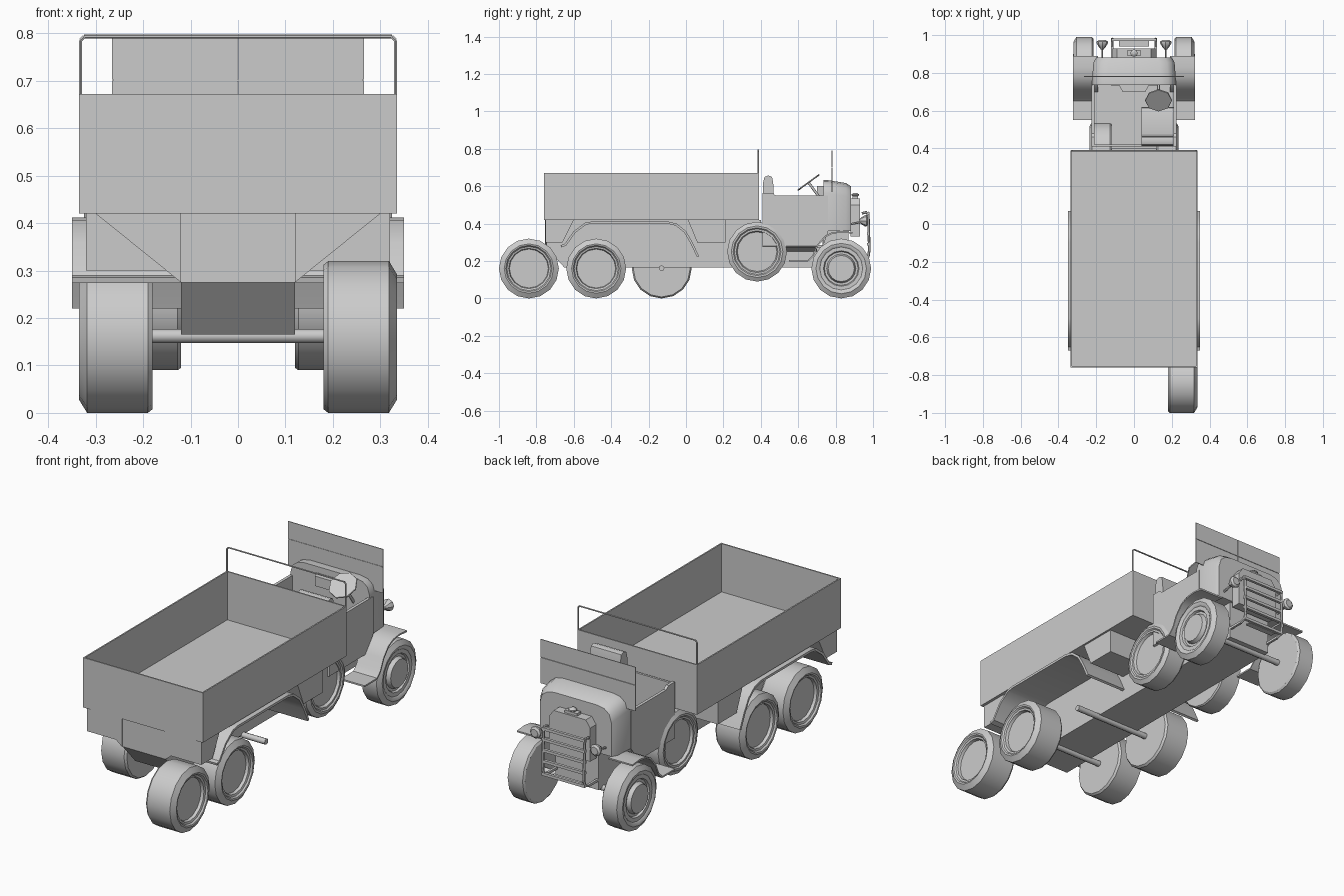
import bpy, bmesh, math
from mathutils import Vector

if "Cube" in bpy.data.objects:
    bpy.data.objects.remove(bpy.data.objects["Cube"])

grey = bpy.data.materials.new("plain grey")
grey.diffuse_color = (0.6, 0.6, 0.6, 1)
grey.use_nodes = True
grey.node_tree.nodes["Principled BSDF"].inputs["Base Color"].default_value = grey.diffuse_color


def finish(name, bm, smooth=None):
    bmesh.ops.remove_doubles(bm, verts=bm.verts, dist=1e-5)
    bmesh.ops.recalc_face_normals(bm, faces=bm.faces)
    me = bpy.data.meshes.new(name)
    bm.to_mesh(me)
    bm.free()
    me.materials.append(grey)
    if smooth:
        me.polygons.foreach_set("use_smooth", [True] * len(me.polygons))
        me.set_sharp_from_angle(angle=math.radians(smooth))
    ob = bpy.data.objects.new(name, me)
    bpy.context.collection.objects.link(ob)
    return ob


def loft(name, rings, smooth=None):
    """Closed skin through rings of equal point count, capped at both ends."""
    bm = bmesh.new()
    vr = [[bm.verts.new(p) for p in r] for r in rings]
    n = len(vr[0])
    for a, b in zip(vr, vr[1:]):
        for i in range(n):
            j = (i + 1) % n
            bm.faces.new((a[i], a[j], b[j], b[i]))
    bm.faces.new(vr[0])
    bm.faces.new(vr[-1])
    return finish(name, bm, smooth)


def prism(name, yz, x0, x1, smooth=None):
    return loft(name, [[(x, y, z) for y, z in yz] for x in (x0, x1)], smooth)


def box(name, x0, x1, y0, y1, z0, z1):
    return prism(name, [(y0, z0), (y1, z0), (y1, z1), (y0, z1)], x0, x1)


def sheet(name, yz, t, x0, x1):
    """Bent plate: a side-view line thickened downwards."""
    p = [Vector(q) for q in yz]
    low = []
    for i, q in enumerate(p):
        d = (p[min(i + 1, len(p) - 1)] - p[max(i - 1, 0)]).normalized()
        low.append(q + Vector((d.y, -d.x)) * t)
    return prism(name, [tuple(q) for q in p + low[::-1]], x0, x1, 35)


def lathe(name, centre, axis, prof, n=16, smooth=35):
    """Turn (distance along axis, radius) pairs round an axis."""
    c, ax = Vector(centre), Vector(axis).normalized()
    u = ax.cross(Vector((1, 0, 0)) if abs(ax.x) < 0.9 else Vector((0, 1, 0))).normalized()
    w = ax.cross(u)
    rings = []
    for d, r in prof:
        rings.append([c + ax * d + (u * math.cos(k * math.tau / n) + w * math.sin(k * math.tau / n)) * r
                      for k in range(n)])
    return loft(name, rings, smooth)


def rod(name, a, b, r, n=8):
    a, b = Vector(a), Vector(b)
    return lathe(name, a, b - a, [(0, r), ((b - a).length, r)], n, 50)


# hull under the load bed and cab
prism("hull", [(-.75, .42), (-.75, .275), (-.65, .165), (.87, .165), (.87, .36),
               (.73, .36), (.73, .28), (.40, .28), (.40, .42)], -.12, .12)

# open load bed
box("bed_floor", -.335, .335, -.76, .39, .42, .428)
for s in (-1, 1):
    box("bed_side", s * .335, s * .328, -.76, .39, .42, .672)
box("bed_tail", -.328, .328, -.76, -.753, .42, .672)
box("bed_head", -.328, .328, .383, .39, .42, .672)

# rail above the bed front
rail = [(-.332, .67), (-.332, .785), (-.324, .793), (.324, .793), (.332, .785), (.332, .67)]
for (xa, za), (xb, zb) in zip(rail, rail[1:]):
    rod("bed_rail", (xa, .387, za), (xb, .387, zb), .004, 6)

# road wheels (the right rear pair sits further back than the left pair)
tyre = [(.18, .12), (.18, .152), (.19, .16), (.318, .16), (.335, .132), (.333, .124),
        (.325, .118), (.322, .108), (.308, .104)]
tyre_front = [(.215, .12), (.215, .15), (.222, .16), (.305, .16), (.32, .135), (.318, .122),
              (.312, .115), (.312, .095), (.302, .09), (.302, .078), (.322, .07)]
spare = [(.12, .12), (.12, .155), (.127, .16), (.222, .16), (.235, .138), (.234, .128),
         (.228, .122), (.228, .112), (.215, .106)]
for s, ys in ((1, (-.84, -.48)), (-1, (-.48, -.13))):
    for y in ys:
        lathe("rear_wheel", (0, y, .16), (s, 0, 0), tyre)
    lathe("front_wheel", (0, .83, .16), (s, 0, 0), tyre_front)
    lathe("spare_wheel", (0, .38, .25), (s, 0, 0), spare)
for y in (-.48, -.13, .83):
    rod("axle", (-.25, y, .162), (.25, y, .162), .015)

for s in (-1, 1):
    # long rear mudguard
    sheet("rear_mudguard", [(-.67, .285), (-.65, .29), (-.60, .36), (-.54, .405), (-.50, .412),
                            (-.10, .412), (-.05, .40), (0, .36), (.035, .30), (.07, .225)],
          .012, s * .12, s * .35)
    # stowage boxes under the bed
    prism("rear_locker", [(-.75, .30), (-.66, .30), (-.60, .42), (-.75, .42)], s * .12, s * .32)
    prism("side_locker", [(.01, .42), (.06, .30), (.21, .30), (.21, .42)], s * .12, s * .325)
    # triangular bracket at the tail
    loft("tail_bracket", [[(s * .12, y, .275), (s * .30, y, .42), (s * .12, y, .42)]
                          for y in (-.755, -.745)])
    # front mudguard with step
    sheet("front_mudguard", [(.55, .205), (.65, .205), (.675, .23), (.70, .285), (.74, .333),
                             (.78, .353), (.83, .36), (.89, .355)], .008, s * .19, s * .323)
    # cab side and its slanted sill
    prism("cab_side", [(.41, .28), (.70, .28), (.76, .36), (.76, .55), (.48, .55), (.46, .565),
                       (.41, .565)], s * .21, s * .225)
    loft("cab_sill", [[(s * .225, y, .28), (s * .12, y, .25), (s * .12, y, .28)]
                      for y in (.41, .70)])

# cab floor and back
box("cab_floor", -.215, .215, .41, .74, .272, .285)
box("cab_back", -.215, .215, .41, .422, .28, .56)


# rounded scuttle, narrowing to the front
def scuttle_ring(y, w, top, low):
    half = [(w, low), (w, top - .07), (w - .012, top - .03), (w - .04, top - .008), (w - .08, top)]
    return [(x, y, z) for x, z in half] + [(-x, y, z) for x, z in half[::-1]]


loft("scuttle", [scuttle_ring(.735, .222, .632, .285), scuttle_ring(.76, .222, .632, .36),
                 scuttle_ring(.855, .215, .617, .36), scuttle_ring(.882, .20, .60, .36)], 40)
loft("dash_panel", [[(-.08, .735, z), (.08, .735, z), (.06, .70, z), (-.06, .70, z)]
                    for z in (.55, .60)])

# two-pane windscreen with cross bar
for s in (-1, 1):
    box("windscreen_pane", s * .001, s * .265, .779, .783, .57, .70)
    box("windscreen_pane", s * .001, s * .265, .779, .783, .702, .792)
box("windscreen_bar", -.262, .262, .777, .779, .698, .704)

# driver's seat
prism("seat_back", [(.412, .45), (.412, .62), (.42, .65), (.44, .657), (.46, .65), (.466, .62),
                    (.475, .45)], .04, .21, 40)
prism("seat_cushion", [(.47, .40), (.60, .40), (.62, .42), (.615, .45), (.60, .458), (.47, .45)],
      .04, .21, 40)
box("seat_base", .06, .19, .43, .58, .285, .40)

# steering wheel and column
lathe("steering_wheel", (.13, .655, .62), (0, -.59, .81), [(-.004, .07), (0, .072), (.004, .07)], 8, None)
rod("steering_column", (.13, .655, .62), (.13, .78, .45), .007)

# radiator with cap
loft("radiator", [[(x, y, z) for x, z in ((-.115, .33), (.115, .33), (.115, .50), (.09, .535),
                                          (-.09, .535), (-.115, .50))] for y in (.88, .93)])
box("radiator_neck", -.035, .035, .89, .92, .53, .548)
lathe("radiator_cap", (0, .905, .545), (0, 0, 1), [(0, .012), (.006, .02), (.012, .02), (.02, .008)], 8)

# guard in front of the radiator
guard = [(.94, .455), (.968, .462), (.975, .44), (.98, .26), (.975, .225), (.945, .215)]
for x in (-.115, .115):
    for (ya, za), (yb, zb) in zip(guard, guard[1:]):
        rod("guard_post", (x, ya, za), (x, yb, zb), .007, 6)
    box("guard_bracket", x - .006, x + .006, .87, .945, .21, .222)
for z in (.225, .29, .345, .40, .455):
    box("guard_bar", -.12, .12, .968, .982, z - .007, z + .007)
box("guard_lower_plate", -.08, .08, .94, .972, .215, .222)

# headlamps on stalks
for s in (-1, 1):
    lathe("headlamp", (s * .168, .925, .415), (0, 1, 0),
          [(0, .008), (.015, .02), (.032, .03), (.04, .03), (.048, .02)], 8)
    rod("headlamp_stalk", (s * .168, .87, .395), (s * .168, .94, .41), .006, 6)
